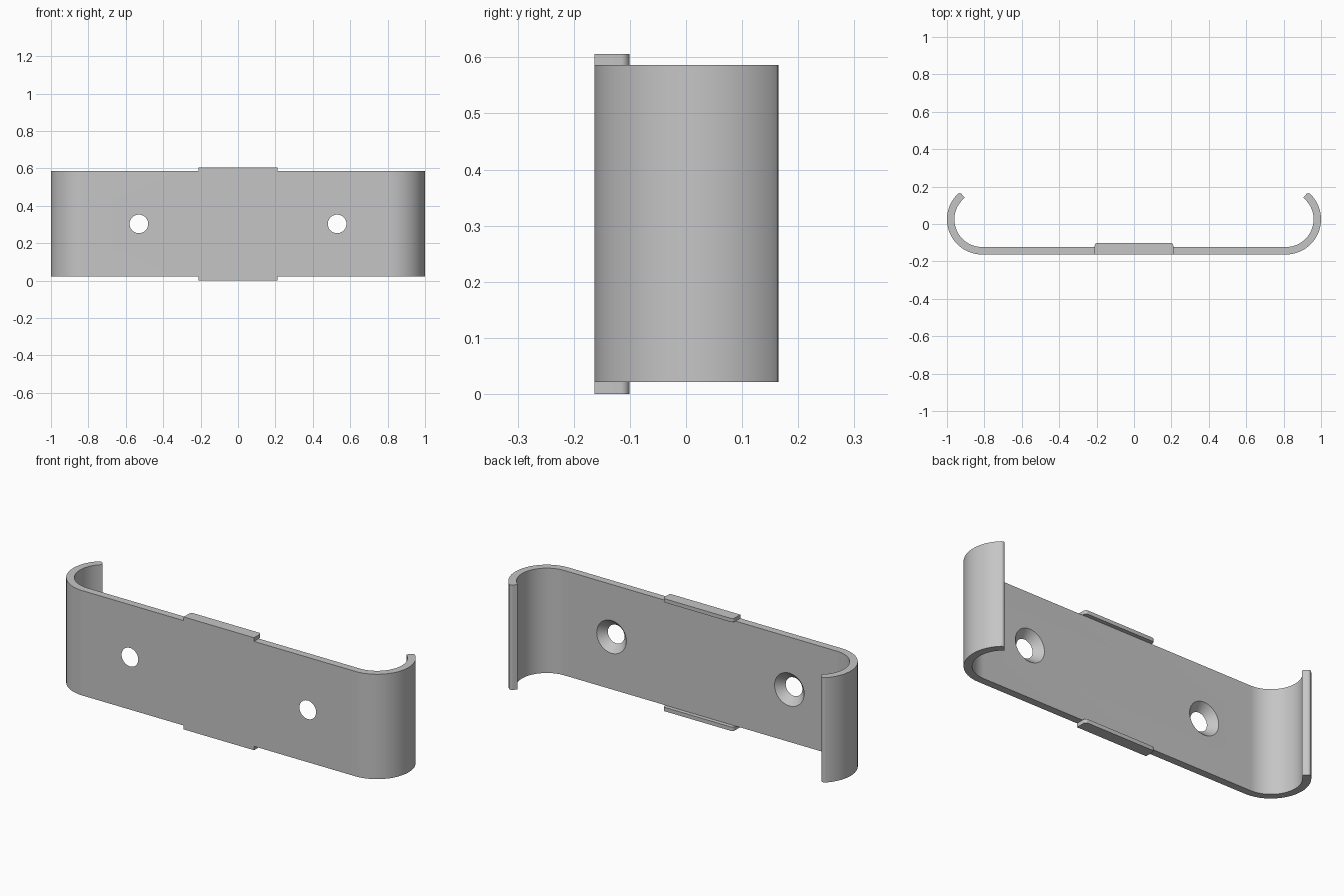
import bpy, bmesh, math
from mathutils import Matrix, Vector

cube = bpy.data.objects.get("Cube")
if cube:
    bpy.data.objects.remove(cube)

FRONT, THICK = -0.163, 0.04
Z0, Z1, TOP = 0.021, 0.586, 0.606
CX, CY, R = 0.812, 0.025, 0.188       # hook centre and outer radius
TIP, FILLET = 51, 0.015

steel = bpy.data.materials.new("grey_metal")
steel.use_nodes = True
colour = (0.56, 0.56, 0.56, 1)
steel.diffuse_color = colour
steel.node_tree.nodes["Principled BSDF"].inputs["Base Color"].default_value = colour


def arc(cx, cy, r, start, end, n):
    angles = [math.radians(start + (end - start) * i / n) for i in range(n + 1)]
    return [(cx + r * math.cos(a), cy + r * math.sin(a)) for a in angles]


def make_object(name, bm):
    bmesh.ops.recalc_face_normals(bm, faces=bm.faces)
    mesh = bpy.data.meshes.new(name)
    bm.to_mesh(mesh)
    bm.free()
    mesh.materials.append(steel)
    obj = bpy.data.objects.new(name, mesh)
    bpy.context.scene.collection.objects.link(obj)
    return obj


def extrude_profile(name, points, z0, z1):
    bm = bmesh.new()
    face = bm.faces.new([bm.verts.new((x, y, z0)) for x, y in points])
    out = bmesh.ops.extrude_face_region(bm, geom=[face])
    verts = [v for v in out["geom"] if isinstance(v, bmesh.types.BMVert)]
    bmesh.ops.translate(bm, verts=verts, vec=Vector((0, 0, z1 - z0)))
    return make_object(name, bm)


def mirrored(half):
    return half + [(-x, y) for x, y in reversed(half)]


def smooth(obj):
    bpy.ops.object.select_all(action="DESELECT")
    obj.select_set(True)
    bpy.context.view_layer.objects.active = obj
    bpy.ops.object.shade_smooth_by_angle(angle=math.radians(30))


# Strip with a hook at each end: outer arc, rounded tip, inner arc
lean = math.degrees(math.asin(FILLET / (R - FILLET)))
a = math.radians(TIP - lean)
tip_x = CX + (R - FILLET) * math.cos(a)
tip_y = CY + (R - FILLET) * math.sin(a)
half = arc(CX, CY, R, -90, TIP - lean, 40)
half += arc(tip_x, tip_y, FILLET, TIP - lean, TIP + 90, 8)[1:]
half += arc(CX, CY, R - THICK, TIP, -90, 40)
strip = extrude_profile("hooked_strip", mirrored(half), Z0, Z1)

# Countersunk screw holes, widening towards the back
bm = bmesh.new()
for side in (-1, 1):
    place = (Matrix.Translation((side * 0.53, FRONT + THICK / 2, (Z0 + Z1) / 2))
             @ Matrix.Rotation(math.radians(-90), 4, "X"))
    bmesh.ops.create_cone(bm, cap_ends=True, segments=48, radius1=0.04,
                          radius2=0.098, depth=0.06, matrix=place)
cutter = make_object("hole_cutter", bm)
cutter.hide_render = True
cut = strip.modifiers.new("holes", "BOOLEAN")
cut.object = cutter
cut.operation = "DIFFERENCE"
cut.solver = "EXACT"
bpy.context.view_layer.update()
graph = bpy.context.evaluated_depsgraph_get()
finished = bpy.data.meshes.new_from_object(strip.evaluated_get(graph))
strip.modifiers.clear()
strip.data = finished
bpy.data.objects.remove(cutter)
smooth(strip)

# Lips across the middle of the top and bottom edges
lip = [(0.21, FRONT)] + arc(0.195, -0.116, 0.015, 0, 90, 8)
for name, z0, z1 in (("bottom_lip", 0, Z0), ("top_lip", Z1, TOP)):
    smooth(extrude_profile(name, mirrored(lip), z0, z1))
